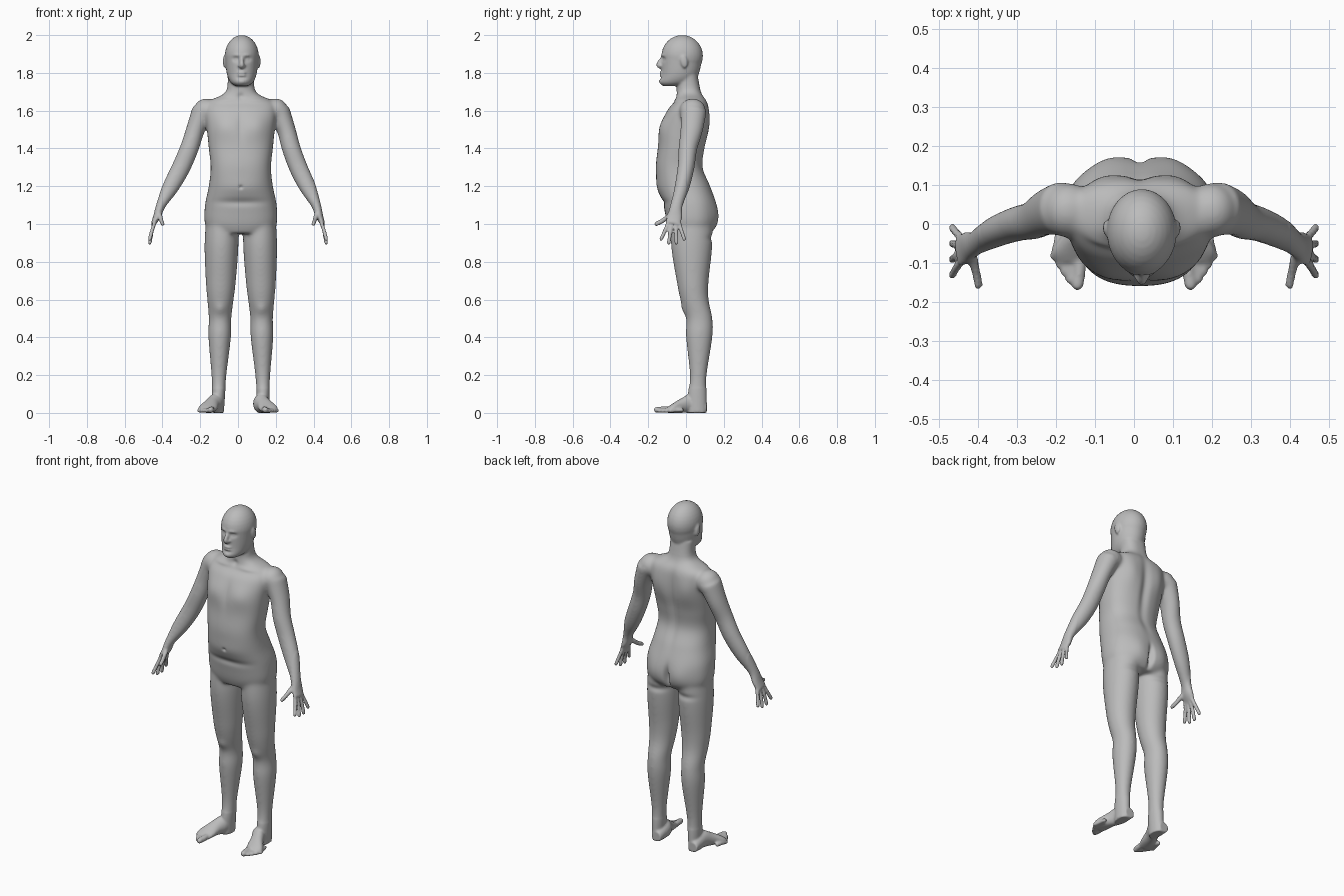
import bpy, bmesh, math
from mathutils import Matrix, Vector

if "Cube" in bpy.data.objects:
    bpy.data.objects.remove(bpy.data.objects["Cube"], do_unlink=True)

ACROSS, DEEP, UP = Vector((1, 0, 0)), Vector((0, 1, 0)), Vector((0, 0, 1))
TRUNK_MIDDLE, HEAD_MIDDLE = 0.015, 0.02
parts = bmesh.new()


def spline(points, steps=6):
    """Catmull-Rom curve through tuples of any length."""
    curve = []
    last = len(points) - 1
    for index in range(last):
        neighbours = [points[min(max(index + shift, 0), last)] for shift in (-1, 0, 1, 2)]
        for step in range(steps):
            t = step / steps
            curve.append([b + t * (c - a) / 2
                          + t * t * (a - 2.5 * b + 2 * c - d / 2)
                          + t ** 3 * (1.5 * (b - c) + (d - a) / 2)
                          for a, b, c, d in zip(*neighbours)])
    curve.append(list(points[-1]))
    return curve


def tube(points, toward, axis=None, power=2, sides=32):
    """Capped loft of points (x, y, z, radius toward, radius crosswise)."""
    path = spline(points)
    rings = []
    for index, (x, y, z, wide, thick) in enumerate(path):
        before = Vector(path[max(index - 1, 0)][:3])
        after = Vector(path[min(index + 1, len(path) - 1)][:3])
        along = axis or (after - before).normalized()
        u = (toward - along * toward.dot(along)).normalized()
        v = along.cross(u)
        ring = []
        for side in range(sides):
            angle = math.tau * side / sides
            c, s = math.cos(angle), math.sin(angle)
            c = math.copysign(abs(c) ** (2 / power), c)
            s = math.copysign(abs(s) ** (2 / power), s)
            ring.append(parts.verts.new(Vector((x, y, z)) + u * wide * c + v * thick * s))
        rings.append(ring)
    for ring, following in zip(rings, rings[1:]):
        for side in range(sides):
            beside = (side + 1) % sides
            parts.faces.new((ring[side], ring[beside], following[beside], following[side]))
    parts.faces.new(rings[0][::-1])
    parts.faces.new(rings[-1])


def upright(middle, rows, power=2):
    """Loft of level sections (height, half width, front, back)."""
    tube([(middle(z), (front + back) / 2, z, half, (back - front) / 2)
          for z, half, front, back in rows], ACROSS, UP, power)


def ball(place, radii, tilt=0):
    matrix = (Matrix.Translation(place) @ Matrix.Rotation(tilt, 4, "X")
              @ Matrix.Diagonal((*radii, 1)))
    bmesh.ops.create_uvsphere(parts, u_segments=32, v_segments=16, radius=1, matrix=matrix)


def digit(root, knuckle, tip, radius, toward):
    """Finger or toe with a round end."""
    tube([(*point, radius, radius) for point in (root, knuckle, tip)], toward)
    ball(tip, (radius, radius, radius))


# Torso and neck
upright(lambda z: TRUNK_MIDDLE, (
    (.95, .15, -.08, .13), (1, .19, -.1, .16), (1.1, .19, -.12, .16),
    (1.2, .17, -.15, .13), (1.3, .16, -.16, .09), (1.4, .17, -.15, .1),
    (1.5, .18, -.14, .12), (1.6, .19, -.1, .12), (1.65, .17, -.06, .11),
    (1.7, .08, -.05, .08), (1.8, .07, -.05, .06)), power=2.4)

# Skull and jaw
ball((HEAD_MIDDLE, -.02, 1.89), (.09, .11, .11))
upright(lambda z: HEAD_MIDDLE, (
    (1.73, .03, -.12, -.03), (1.75, .06, -.14, .04),
    (1.8, .08, -.13, .07), (1.9, .09, -.13, .09)))

# Nose and lips
tube([(HEAD_MIDDLE, y, z, r, r) for y, z, r in
      ((-.12, 1.89, .008), (-.146, 1.845, .012), (-.13, 1.83, .012))], ACROSS)
for lip_height in (1.787, 1.8):
    ball((HEAD_MIDDLE, -.132, lip_height), (.022, .01, .007))

for side in (-1, 1):
    # Ear and nostril
    ball((HEAD_MIDDLE + side * .09, -.01, 1.86), (.01, .02, .035), tilt=.2)
    ball((HEAD_MIDDLE + side * .012, -.134, 1.838), (.009, .01, .008))

    # Leg, leaning outward toward the ground
    upright(lambda z: TRUNK_MIDDLE + side * (.12 - .02 * z), (
        (1.1, .08, -.07, .13), (.9, .09, -.08, .14), (.7, .08, -.05, .12),
        (.6, .07, -.03, .12), (.5, .06, 0, .14), (.4, .06, 0, .14),
        (.2, .04, .02, .11), (.1, .035, .01, .11), (0, .03, .01, .11)))

    # Foot
    tube([(side * x, y, high / 2, half, high / 2) for x, y, half, high in (
        (.12, .11, .03, .06), (.12, .03, .04, .1), (.14, -.02, .04, .08),
        (.16, -.07, .05, .05), (.16, -.1, .04, .03))], ACROSS, -DEEP)

    # Big toe and the row of smaller toes
    digit((side * .14, -.08, .02), (side * .14, -.12, .018), (side * .145, -.155, .016),
          .016, ACROSS)
    for toe in range(4):
        start, end, reach = .16 + toe * .01, .166 + toe * .013, -.143 + toe * .02
        digit((side * start, reach + .07, .015), (side * (start + end) / 2, reach + .03, .014),
              (side * end, reach, .011), .011, ACROSS)

    # Shoulder, arm and palm
    ball((TRUNK_MIDDLE + side * .185, .035, 1.6), (.065, .07, .065))
    tube([(side * x + TRUNK_MIDDLE * min(1, 2 * z - 2), y, z, wide, thick)
          for x, y, z, wide, thick in (
              (.2, .04, 1.6, .07, .06), (.24, .03, 1.5, .06, .05),
              (.27, .01, 1.4, .05, .05), (.31, 0, 1.3, .045, .05),
              (.36, -.02, 1.2, .04, .045), (.41, -.05, 1.1, .032, .026),
              (.43, -.06, 1.04, .04, .02), (.45, -.07, 1, .04, .012))], DEEP)

    # Fingers fan out from the knuckles, the middle two longest
    for finger in range(4):
        knuckle, spread = -.09 + finger * .017, -.132 + finger * .041
        end = .92 if finger in (0, 3) else .9
        digit((side * .437, knuckle, 1.02), (side * .455, (knuckle + spread) / 2, .965),
              (side * .467, spread, end), .0105, DEEP)

    # Thumb
    digit((side * .42, -.07, 1.06), (side * .405, -.12, 1.02), (side * .397, -.158, 1),
          .013, ACROSS)

# Fuse the parts into one skin
bmesh.ops.recalc_face_normals(parts, faces=parts.faces)
mesh = bpy.data.meshes.new("body")
parts.to_mesh(mesh)
parts.free()
body = bpy.data.objects.new("body", mesh)
bpy.context.collection.objects.link(body)
fuse = body.modifiers.new("fuse", "REMESH")
fuse.mode = "VOXEL"
fuse.voxel_size = .0055
skin = bmesh.new()
skin.from_object(body, bpy.context.evaluated_depsgraph_get())
body.modifiers.remove(fuse)


def relax(verts, times):
    for _ in range(times):
        bmesh.ops.smooth_vert(skin, verts=verts, factor=.5, use_axis_x=True,
                              use_axis_y=True, use_axis_z=True)


def brush(x, y, z, size, push, tall=1):
    """Soft push along the depth, mirrored when off the middle."""
    middle = HEAD_MIDDLE if z > 1.73 else TRUNK_MIDDLE
    for place in {middle - x, middle + x}:
        for vert in skin.verts:
            rise = (vert.co.z - z) / (size * tall)
            if abs(rise) < 2.5:
                away = ((vert.co.x - place) / size) ** 2 + ((vert.co.y - y) / .05) ** 2
                vert.co.y += push * math.exp(-away - rise * rise)


# Soften the joins, most of all on the trunk and limbs
relax(skin.verts[:], 3)
relax([v for v in skin.verts if .13 < v.co.z < 1.72 and abs(v.co.x) < .4], 20)

# Eye sockets, eyes, brows, mouth line and chin
brush(x=.03, y=-.12, z=1.873, size=.017, push=.013, tall=.7)
brush(x=.031, y=-.11, z=1.872, size=.01, push=-.007, tall=.7)
brush(x=.028, y=-.13, z=1.893, size=.02, push=-.005, tall=.4)
brush(x=0, y=-.14, z=1.793, size=.022, push=.004, tall=.2)
brush(x=0, y=-.14, z=1.774, size=.024, push=.005, tall=.3)
brush(x=0, y=-.14, z=1.755, size=.02, push=-.004, tall=.6)

# Chest, breastbone, collar bones and throat
brush(x=.085, y=-.12, z=1.52, size=.06, push=-.01)
brush(x=0, y=-.14, z=1.52, size=.02, push=.006, tall=4)
brush(x=.09, y=-.06, z=1.655, size=.06, push=-.006, tall=.2)
brush(x=0, y=-.05, z=1.675, size=.016, push=.008)

# Belly, its lower fold and the navel
brush(x=0, y=-.15, z=1.19, size=.12, push=-.006, tall=.4)
brush(x=0, y=-.12, z=1.115, size=.13, push=.008, tall=.15)
brush(x=0, y=-.15, z=1.195, size=.009, push=.01)

# Spine groove, shoulder blades, buttocks, cleft and lower fold
brush(x=0, y=.12, z=1.43, size=.025, push=-.014, tall=8)
brush(x=.095, y=.11, z=1.55, size=.055, push=.011, tall=1.5)
brush(x=.075, y=.15, z=1.04, size=.06, push=.013, tall=1.2)
brush(x=0, y=.16, z=1.02, size=.014, push=-.03, tall=4)
brush(x=.09, y=.14, z=.925, size=.07, push=-.008, tall=.25)

# Knees
brush(x=.11, y=-.01, z=.55, size=.03, push=-.008)

relax(skin.verts[:], 1)
for face in skin.faces:
    face.smooth = True
skin.to_mesh(mesh)
skin.free()

grey = bpy.data.materials.new("plain_grey")
grey.use_nodes = True
colour = (.5, .5, .5, 1)
grey.diffuse_color = colour
grey.node_tree.nodes["Principled BSDF"].inputs["Base Color"].default_value = colour
mesh.materials.clear()
mesh.materials.append(grey)
